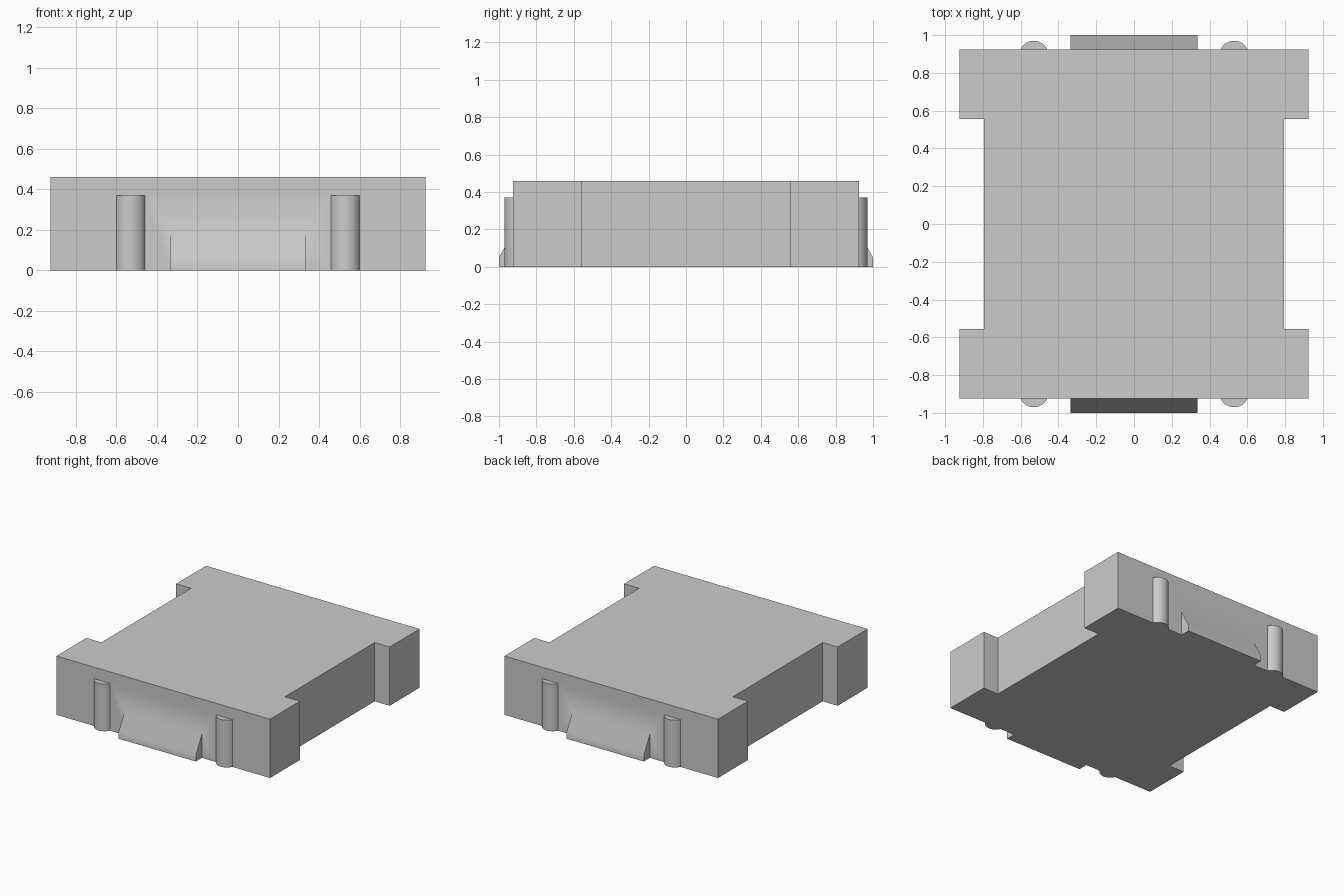
import bpy, bmesh, math

cube = bpy.data.objects.get("Cube")
if cube:
    bpy.data.objects.remove(cube, do_unlink=True)

HALF, WAIST, NOTCH, HEIGHT = 0.925, 0.795, 0.555, 0.46

grey = bpy.data.materials.new("plain_grey")
grey.use_nodes = True
colour = (0.6, 0.6, 0.6, 1)
grey.diffuse_color = colour
grey.node_tree.nodes["Principled BSDF"].inputs["Base Color"].default_value = colour


def prism(name, points, direction):
    """Extrude a closed outline of 3D points along a direction."""
    bm = bmesh.new()
    face = bm.faces.new([bm.verts.new(p) for p in points])
    new = bmesh.ops.extrude_face_region(bm, geom=[face])["geom"]
    moved = [v for v in new if isinstance(v, bmesh.types.BMVert)]
    bmesh.ops.translate(bm, verts=moved, vec=direction)
    bmesh.ops.recalc_face_normals(bm, faces=bm.faces)
    mesh = bpy.data.meshes.new(name)
    bm.to_mesh(mesh)
    bm.free()
    mesh.materials.append(grey)
    obj = bpy.data.objects.new(name, mesh)
    bpy.context.collection.objects.link(obj)
    return obj


# Main block with a shallow notch along each side
quarter = [(HALF, HALF), (HALF, NOTCH), (WAIST, NOTCH)]
right_half = quarter + [(x, -y) for x, y in reversed(quarter)]
outline = right_half + [(-x, -y) for x, y in right_half]
block = prism("notched_block", [(x, y, 0) for x, y in outline], (0, 0, HEIGHT))

parts = []
for side, end in ((-1, "front"), (1, "back")):
    # Sloping lip at the foot of each end
    lip = [(0.85, 0), (1.0, 0), (1.0, 0.05), (HALF, 0.185), (0.85, 0.185)]
    parts.append(prism(end + "_lip", [(-0.335, side * y, z) for y, z in lip], (0.67, 0, 0)))
    # Pair of rounded upright ribs
    for cx, hand in ((-0.53, "right"), (0.53, "left")):
        arc = [math.tau * i / 48 for i in range(48)]
        ring = [(cx + 0.077 * math.cos(a), side * (0.893 + 0.077 * math.sin(a)), 0) for a in arc]
        parts.append(prism(f"{end}_{hand}_rib", ring, (0, 0, 0.37)))

# Fuse lips and ribs into the block
bpy.context.view_layer.objects.active = block
block.select_set(True)
for part in parts:
    union = block.modifiers.new(part.name, "BOOLEAN")
    union.operation = "UNION"
    union.solver = "EXACT"
    union.object = part
    bpy.ops.object.modifier_apply(modifier=union.name)
    bpy.data.objects.remove(part, do_unlink=True)

bpy.ops.object.select_all(action="DESELECT")
block.select_set(True)
bpy.ops.object.shade_smooth_by_angle(angle=math.radians(30))
